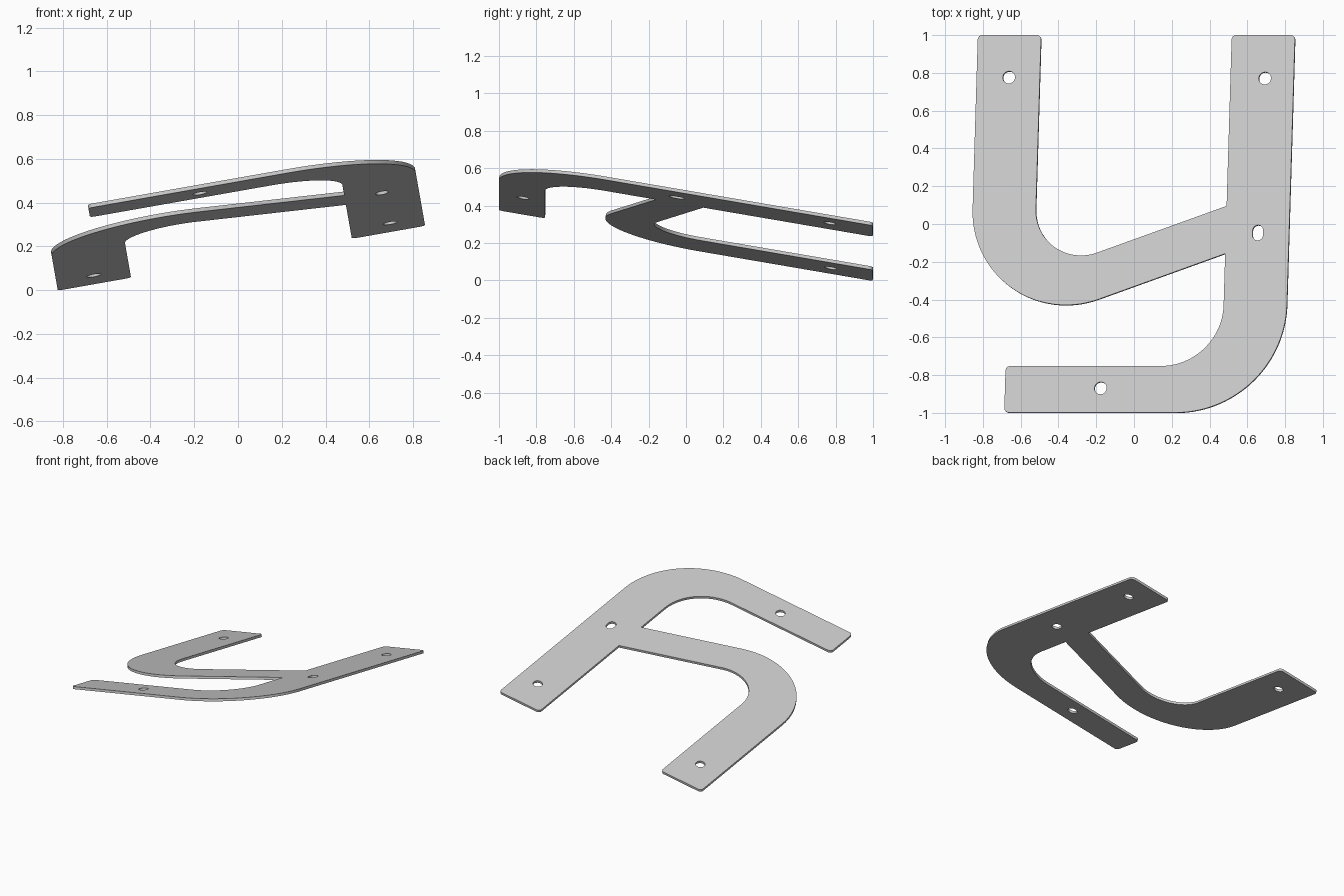
import bpy, bmesh
from math import sin, cos, radians, pi, tan
from mathutils import Vector, Matrix

if "Cube" in bpy.data.objects:
    bpy.data.objects.remove(bpy.data.objects["Cube"])

THICK = 0.018
TILT = radians(10)


def arc(cx, cy, r, a0, a1, n):
    """Points along an arc, angles in degrees."""
    return [(cx + r * cos(radians(a0 + (a1 - a0) * i / n)),
             cy + r * sin(radians(a0 + (a1 - a0) * i / n))) for i in range(n + 1)]


def corner(x, y, sx, sy, a0, a1, r=0.025):
    """Small rounded corner; sx, sy point from the corner into the plate."""
    return arc(x + sx * r, y + sy * r, r, a0, a1, 6)


def slot(cx, cy, r, half=0.0):
    """Round hole, or an upright slot when half > 0."""
    return arc(cx, cy + half, r, 0, 180, 16) + arc(cx, cy - half, r, 180, 360, 16)[:None if half else -1]


# Outline of the flat plate, counter-clockwise
s = tan(radians(20))
right_in, right_out = 0.492, 0.832
top, bottom = 1.015, -1.014
outline = (
    corner(-0.873, top, 1, -1, 90, 180)
    + arc(-0.357, 0.08, 0.516, 180, 290, 40)            # outer hook bend
    + [(right_in, -0.405 + s * (right_in + 0.181))]      # lower brace joint
    + arc(0.165, -0.437, right_in - 0.165, 0, -90, 28)   # inner corner bend
    + corner(-0.67, -0.764, 1, -1, 90, 180)
    + corner(-0.67, bottom, 1, 1, 180, 270)
    + arc(0.252, bottom + 0.58, 0.58, 270, 360, 40)      # outer corner bend
    + corner(right_out, top, -1, -1, 0, 90)
    + corner(right_in, top, 1, -1, 90, 180)
    + [(right_in, -0.155 + s * (right_in + 0.1975))]     # upper brace joint
    + arc(-0.283, 0.08, 0.25, 290, 180, 30)              # inner hook bend
    + corner(-0.533, top, -1, -1, 0, 90)
)
holes = [slot(-0.699, 0.787, 0.033), slot(0.677, 0.782, 0.033),
         slot(-0.156, -0.883, 0.033), slot(0.664, -0.048, 0.028, 0.013)]

# Filled and extruded profile
curve = bpy.data.curves.new("bracket_plate", 'CURVE')
curve.dimensions = '2D'
curve.fill_mode = 'BOTH'
curve.extrude = THICK / 2
for loop in [outline] + holes:
    pts = [p for i, p in enumerate(loop)
           if (Vector(p) - Vector(loop[i - 1])).length > 1e-5]
    sp = curve.splines.new('POLY')
    sp.points.add(len(pts) - 1)
    for q, (x, y) in zip(sp.points, pts):
        q.co = (x, y, 0, 1)
    sp.use_cyclic_u = True
plate = bpy.data.objects.new("bracket_plate", curve)
bpy.context.collection.objects.link(plate)
bpy.context.view_layer.objects.active = plate
plate.select_set(True)
bpy.ops.object.convert(target='MESH')
plate = bpy.context.object
plate.name = "bracket_plate"

# Tilt the plate about both axes, centre it and stand it on z = 0
ex = Vector((cos(TILT), 0, sin(TILT)))
n = Vector((-tan(TILT), tan(TILT), 1)).normalized()
ey = n.cross(ex)
rot = Matrix((ex, ey, n)).transposed().to_4x4()
bm = bmesh.new()
bm.from_mesh(plate.data)
bmesh.ops.remove_doubles(bm, verts=bm.verts, dist=1e-5)
bmesh.ops.recalc_face_normals(bm, faces=bm.faces)
bm.transform(rot)
lo = [min(v.co[i] for v in bm.verts) for i in range(3)]
hi = [max(v.co[i] for v in bm.verts) for i in range(3)]
bm.transform(Matrix.Translation((-(lo[0] + hi[0]) / 2, -(lo[1] + hi[1]) / 2, -lo[2])))
bm.to_mesh(plate.data)
bm.free()
bpy.ops.object.shade_smooth_by_angle(angle=radians(30))
